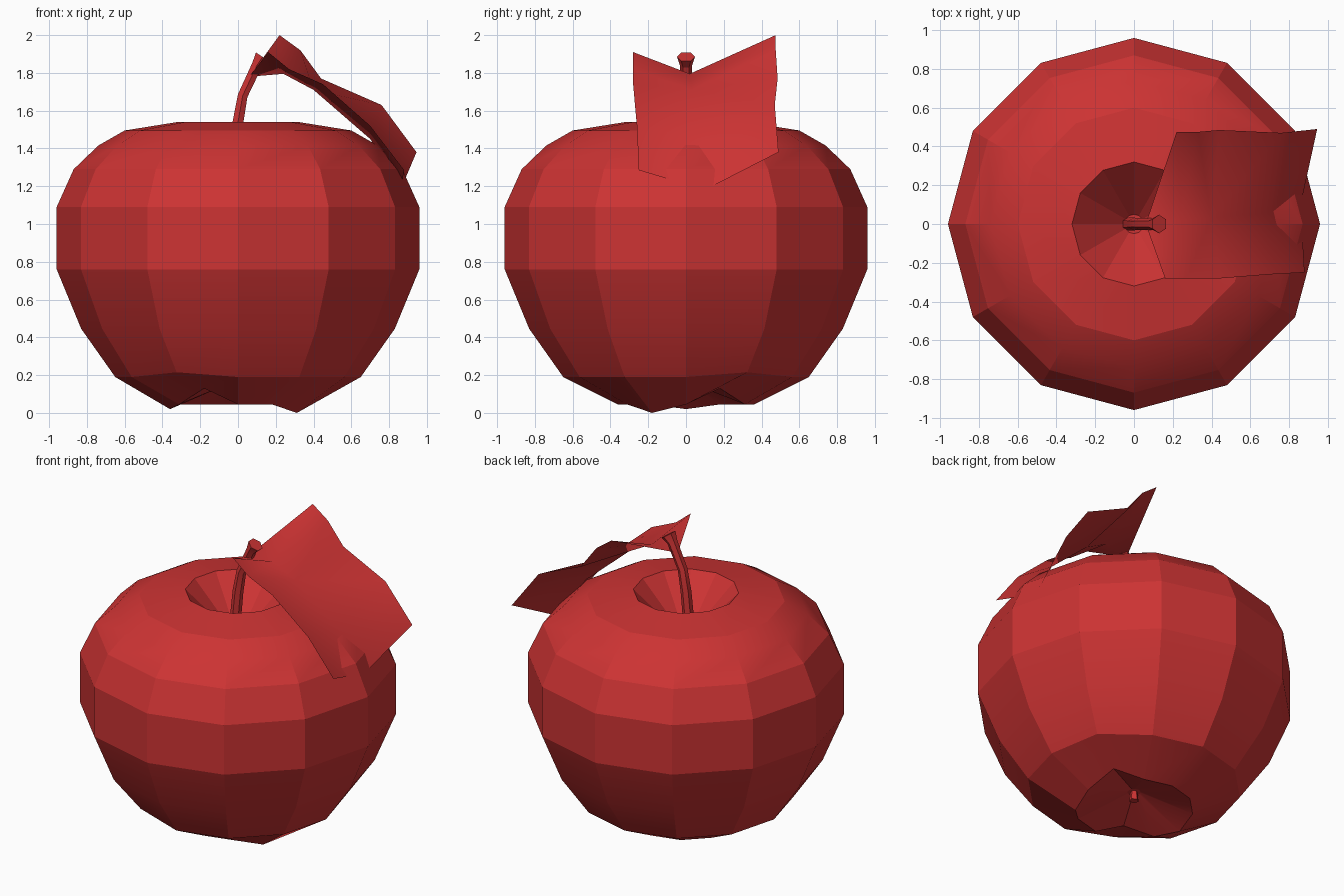
import bpy, bmesh, math
from mathutils import Vector

if "Cube" in bpy.data.objects:
    bpy.data.objects.remove(bpy.data.objects["Cube"])

red = bpy.data.materials.new("apple red")
red.diffuse_color = (0.604, 0.033, 0.033, 1)
red.use_nodes = True
red.node_tree.nodes["Principled BSDF"].inputs["Base Color"].default_value = red.diffuse_color


def finish(bm, name, smooth_angle, closed=True):
    if closed:
        bmesh.ops.recalc_face_normals(bm, faces=bm.faces[:])
    for f in bm.faces:
        f.smooth = True
    for e in bm.edges:
        e.smooth = len(e.link_faces) < 2 or e.calc_face_angle(0) < math.radians(smooth_angle)
    me = bpy.data.meshes.new(name)
    bm.to_mesh(me)
    bm.free()
    me.materials.append(red)
    ob = bpy.data.objects.new(name, me)
    bpy.context.collection.objects.link(ob)
    return ob


def skin(bm, rings):
    n = len(rings[0])
    for a, b in zip(rings, rings[1:]):
        for i in range(n):
            j = (i + 1) % n
            bm.faces.new((a[i], a[j], b[j], b[i]))


# apple body: twelve-sided lathe with hollows above and below
SIDES = 12
profile = [(0.04, 0.16), (0.36, 0.045), (0.65, 0.19), (0.83, 0.445), (0.96, 0.76),
           (0.96, 1.09), (0.87, 1.29), (0.74, 1.415), (0.60, 1.495), (0.32, 1.54),
           (0.05, 1.27)]
bm = bmesh.new()
rings = []
for k, (r, z) in enumerate(profile):
    ring = []
    for i in range(SIDES):
        a = 2 * math.pi * i / SIDES
        zz = z
        if k == 1:   # uneven underside: two notches and two low feet
            zz = {1: 0.13, 8: 0.13, 6: 0.02, 11: 0.0}.get(i, z)
        if k == 2 and i in (1, 8):
            zz = 0.215
        ring.append(bm.verts.new((r * math.cos(a), r * math.sin(a), zz)))
    rings.append(ring)
skin(bm, rings)
bm.faces.new(rings[0])
bm.faces.new(rings[-1])
finish(bm, "apple_body", 20)


def tube(name, path, sides):
    # path entries: x, z, radius
    bm = bmesh.new()
    rings = []
    for k, (x, z, r) in enumerate(path):
        p, q = path[max(k - 1, 0)], path[min(k + 1, len(path) - 1)]
        t = Vector((q[0] - p[0], 0, q[1] - p[1])).normalized()
        u, v = Vector((0, 1, 0)), Vector((t.z, 0, -t.x))
        ring = []
        for i in range(sides):
            a = 2 * math.pi * i / sides
            ring.append(bm.verts.new(Vector((x, 0, z)) + r * (math.cos(a) * u + math.sin(a) * v)))
        rings.append(ring)
    skin(bm, rings)
    bm.faces.new(rings[0])
    bm.faces.new(rings[-1])
    return finish(bm, name, 20)


# curved stem with a flared tip
tube("stem", [(-0.03, 1.24, 0.035), (0.0, 1.54, 0.033), (0.025, 1.68, 0.03),
              (0.10, 1.84, 0.032), (0.13, 1.885, 0.048)], 6)
# small blossom end in the bottom hollow
tube("blossom_end", [(0.0, 0.10, 0.03), (0.0, 0.18, 0.02)], 5)

# leaf: creased sheet drooping onto the body
rows = [
    [(0.16, -0.28, 1.91), (0.27, -0.28, 1.82), (0.45, -0.28, 1.74), (0.70, -0.26, 1.52), (0.88, -0.25, 1.285)],
    [(0.06, 0.0, 1.78), (0.24, 0.02, 1.795), (0.40, 0.03, 1.71), (0.70, 0.06, 1.45), (0.86, 0.1, 1.18)],
    [(0.22, 0.475, 2.0), (0.33, 0.475, 1.92), (0.44, 0.485, 1.77), (0.76, 0.47, 1.63), (0.945, 0.49, 1.38)],
]
bm = bmesh.new()
grid = [[bm.verts.new(p) for p in row] for row in rows]
for a, b in zip(grid, grid[1:]):
    for i in range(len(a) - 1):
        bm.faces.new((a[i], a[i + 1], b[i + 1], b[i]))
bmesh.ops.triangulate(bm, faces=bm.faces[:])
finish(bm, "leaf", 60, closed=False)
